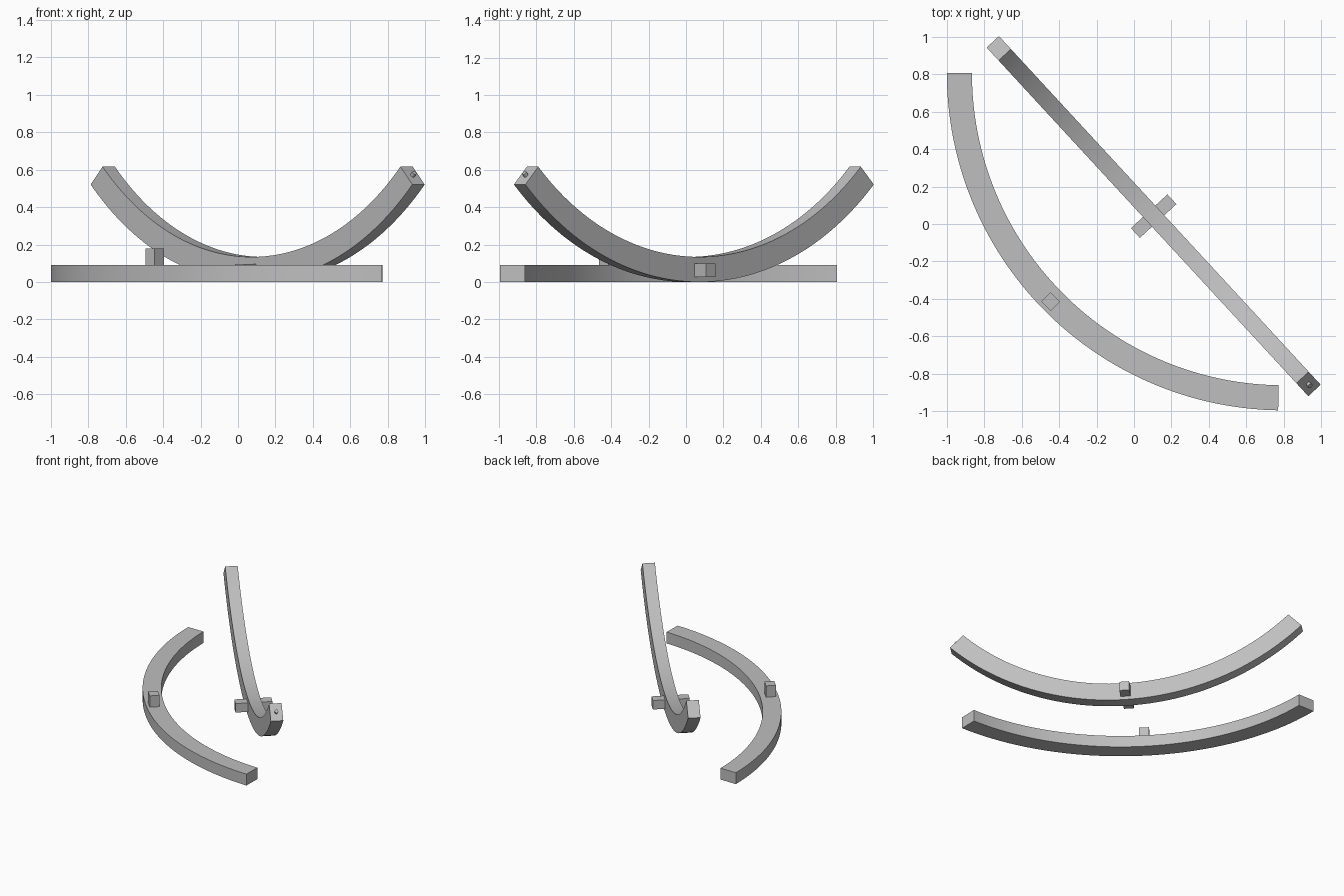
import bpy, bmesh, math
from mathutils import Matrix, Vector

if "Cube" in bpy.data.objects:
    bpy.data.objects.remove(bpy.data.objects["Cube"])

grey = bpy.data.materials.new("plain grey")
grey.diffuse_color = (0.52, 0.52, 0.52, 1)
grey.use_nodes = True
grey.node_tree.nodes["Principled BSDF"].inputs["Base Color"].default_value = grey.diffuse_color

R_OUT, R_IN, THICK = 1.802, 1.668, 0.09
PEG = 0.071


def finish(name, bm, matrix, smooth=False):
    bmesh.ops.recalc_face_normals(bm, faces=bm.faces)
    mesh = bpy.data.meshes.new(name)
    bm.to_mesh(mesh)
    bm.free()
    mesh.materials.append(grey)
    ob = bpy.data.objects.new(name, mesh)
    bpy.context.collection.objects.link(ob)
    ob.matrix_world = matrix
    if smooth:
        bpy.ops.object.select_all(action='DESELECT')
        bpy.context.view_layer.objects.active = ob
        ob.select_set(True)
        bpy.ops.object.shade_smooth_by_angle(angle=math.radians(30))
    return ob


def arc_bar(name, start, end, matrix, steps=64):
    """Rectangular bar swept about local z, thickness from z=0 to THICK."""
    bm = bmesh.new()
    rings = []
    for i in range(steps + 1):
        a = math.radians(start + (end - start) * i / steps)
        rings.append([bm.verts.new((r * math.cos(a), r * math.sin(a), z))
                      for r, z in ((R_IN, 0), (R_OUT, 0), (R_OUT, THICK), (R_IN, THICK))])
    for p, q in zip(rings, rings[1:]):
        for k in range(4):
            n = (k + 1) % 4
            bm.faces.new((p[k], p[n], q[n], q[k]))
    bm.faces.new(rings[0])
    bm.faces.new(rings[-1])
    return finish(name, bm, matrix, True)


def block(name, size, matrix):
    bm = bmesh.new()
    bmesh.ops.create_cube(bm, size=1)
    bmesh.ops.scale(bm, vec=size, verts=bm.verts)
    return finish(name, bm, matrix)


# Bar lying flat, with one upright peg
arc_bar("flat_arc", 180, 269, Matrix.Translation((0.802, 0.806, 0)))
block("flat_arc_peg", (PEG, PEG, 0.13),
      Matrix.Translation((-0.445, -0.415, 0.115)) @ Matrix.Rotation(math.radians(45), 4, 'Z'))

# Bar standing on edge: local x runs along the chord, local y goes through the thickness
frame = Matrix.Translation((0.105, 0.042, 0)) @ Matrix.Rotation(math.radians(-47.3), 4, 'Z')
half = 44.7
arc_bar("standing_arc", 270 - half, 270 + half,
        frame @ Matrix.Translation((0, THICK / 2, R_OUT)) @ Matrix.Rotation(math.pi / 2, 4, 'X'))

# Pegs on both sides of the standing bar
for name, side in (("front_side_peg", -1), ("back_side_peg", 1)):
    block(name, (PEG, 0.11, PEG), frame @ Matrix.Translation((0, side * 0.078, 0.062)))

# Small pin on the right end face
a = math.radians(half)
r = (R_OUT + R_IN) / 2
tip = Vector((r * math.sin(a), 0, R_OUT - r * math.cos(a)))
bm = bmesh.new()
bmesh.ops.create_cone(bm, cap_ends=True, segments=24, radius1=0.013, radius2=0.013, depth=0.04)
finish("end_pin", bm, frame @ Matrix.Translation(tip) @ Matrix.Rotation(math.pi / 2 - a, 4, 'Y'), True)
